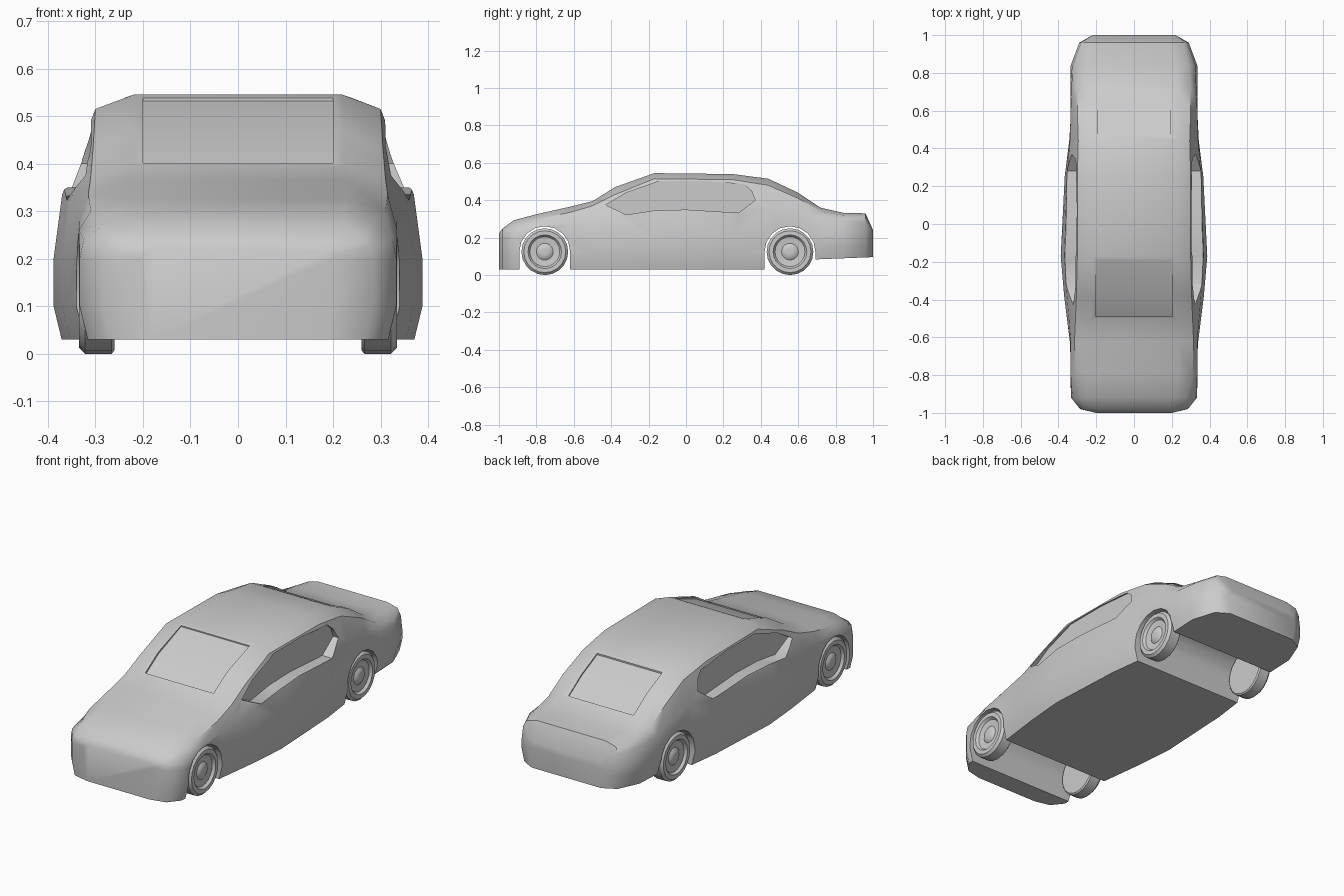
import bpy, bmesh, math

if "Cube" in bpy.data.objects:
    bpy.data.objects.remove(bpy.data.objects["Cube"])


def make_object(name, bm):
    bmesh.ops.recalc_face_normals(bm, faces=bm.faces)
    mesh = bpy.data.meshes.new(name)
    bm.to_mesh(mesh)
    bm.free()
    obj = bpy.data.objects.new(name, mesh)
    bpy.context.collection.objects.link(obj)
    return obj


def activate(obj):
    bpy.ops.object.select_all(action='DESELECT')
    obj.select_set(True)
    bpy.context.view_layer.objects.active = obj


def bridge(bm, a, b):
    n = len(a)
    for i in range(n):
        bm.faces.new((a[i], a[(i + 1) % n], b[(i + 1) % n], b[i]))


def prism(name, outline, x0, x1):
    bm = bmesh.new()
    a = [bm.verts.new((x0, y, z)) for y, z in outline]
    b = [bm.verts.new((x1, y, z)) for y, z in outline]
    bridge(bm, a, b)
    bm.faces.new(a)
    bm.faces.new(b)
    return make_object(name, bm)


def cut(target, cutter):
    cutter.hide_render = True
    mod = target.modifiers.new("cut", 'BOOLEAN')
    mod.operation = 'DIFFERENCE'
    mod.solver = 'EXACT'
    mod.object = cutter
    activate(target)
    bpy.ops.object.modifier_apply(modifier=mod.name)
    bpy.data.objects.remove(cutter, do_unlink=True)


# Body stations: y, side width, shoulder (x, z), roof edge (x, z), top (x, z)
stations = [
    (-1.0, .20, .20, .21, .19, .217, .17, .222),
    (-.98, .285, .28, .225, .26, .24, .20, .25),
    (-.92, .333, .325, .24, .28, .275, .22, .293),
    (-.80, .335, .335, .26, .31, .30, .23, .325),
    (-.62, .34, .335, .28, .315, .335, .23, .365),
    (-.50, .355, .345, .30, .31, .37, .225, .395),
    (-.38, .37, .355, .32, .305, .43, .22, .47),
    (-.17, .388, .37, .335, .30, .515, .22, .545),
    (.25, .367, .355, .34, .30, .51, .235, .54),
    (.44, .343, .34, .36, .295, .48, .23, .515),
    (.60, .335, .335, .33, .30, .41, .23, .44),
    (.72, .335, .33, .30, .30, .34, .23, .36),
    (.84, .335, .325, .29, .29, .32, .22, .333),
    (.96, .29, .28, .28, .26, .315, .20, .33),
    (1.0, .22, .22, .225, .21, .235, .19, .24),
]
bm = bmesh.new()
rings = []
for y, w, sx, sz, rx, rz, tx, tz in stations:
    zb = .03 if y < .5 else .08 + .04 * (y - .6)
    half = [(w - .017, zb), (w, zb + .07), (w, .2), (sx, sz), (rx, rz), (tx, tz)]
    loop = half + [(-x, z) for x, z in reversed(half)]
    rings.append([bm.verts.new((x, y, z)) for x, z in loop])
for a, b in zip(rings, rings[1:]):
    bridge(bm, a, b)
bm.faces.new(rings[0])
bm.faces.new(rings[-1])
body = make_object("body", bm)

# Wheel channels through the full width
AXLES = {"front": -.755, "rear": .556}
for name, yc in AXLES.items():
    r = .136
    arch = [(yc + r * math.cos(math.pi * i / 8), .125 + r * math.sin(math.pi * i / 8))
            for i in range(9)]
    cut(body, prism(name + "_arch_cutter", [(yc + r, -.1)] + arch + [(yc - r, -.1)], -.6, .6))

# Recessed side windows
window = [(-.43, .375), (-.32, .323), (-.17, .345), (0, .35), (.28, .333), (.37, .40),
          (.35, .45), (.31, .485), (.1, .503), (-.14, .503), (-.32, .44)]
for s in (1, -1):
    cut(body, prism("window_cutter", window, s * .297, s * .6))

# Shallow windscreen and rear window recesses
cut(body, prism("windscreen_cutter",
                [(-.49, .39), (-.38, .459), (-.19, .532), (-.19, .7), (-.49, .7)], -.2, .2))
cut(body, prism("rear_window_cutter",
                [(.47, .493), (.6, .432), (.71, .36), (.71, .6), (.47, .6)], -.19, .19))
activate(body)
bpy.ops.object.shade_smooth_by_angle(angle=math.radians(40))

# Wheels turned from a tyre, dished rim and hub profile: radius, x
profile = [(.118, .26), (.125, .266), (.125, .322), (.112, .335), (.09, .335),
           (.08, .322), (.045, .318), (.032, .328), (.015, .33)]
SEG = 20
for name, yc in AXLES.items():
    for side, s in (("right", 1), ("left", -1)):
        bm = bmesh.new()
        loops = [[bm.verts.new((s * x, yc + r * math.cos(2 * math.pi * i / SEG),
                                .125 + r * math.sin(2 * math.pi * i / SEG)))
                  for i in range(SEG)] for r, x in profile]
        for a, b in zip(loops, loops[1:]):
            bridge(bm, a, b)
        bm.faces.new(loops[0])
        bm.faces.new(loops[-1])
        wheel = make_object(f"{name}_{side}_wheel", bm)
        activate(wheel)
        bpy.ops.object.shade_smooth_by_angle(angle=math.radians(40))
